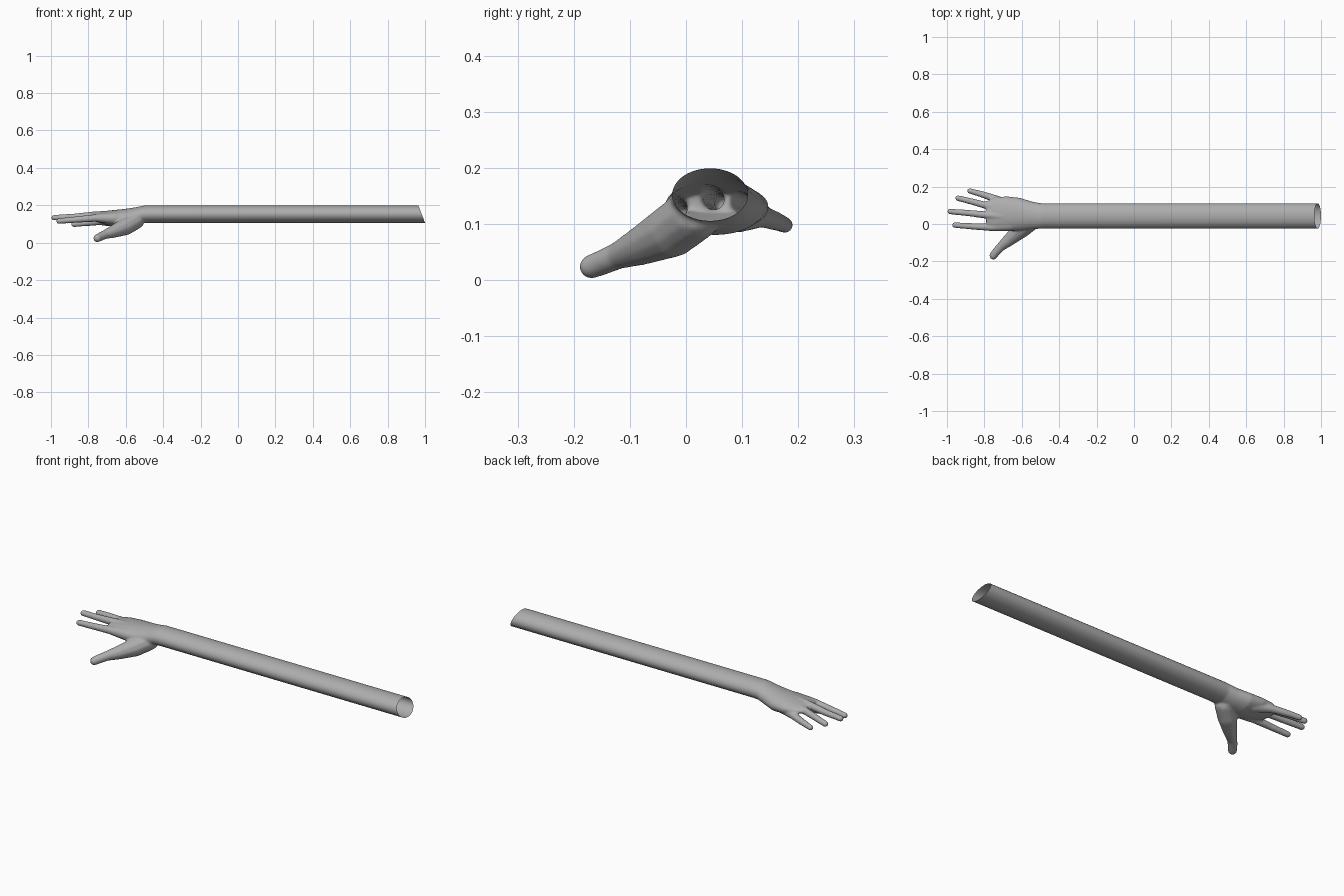
import bpy, bmesh, math
from mathutils import Vector, Matrix

cube = bpy.data.objects.get("Cube")
if cube:
    bpy.data.objects.remove(cube, do_unlink=True)

skin = bpy.data.materials.new("plain grey")
skin.use_nodes = True
GREY = (0.42, 0.42, 0.42, 1)
skin.diffuse_color = GREY
skin.node_tree.nodes["Principled BSDF"].inputs["Base Color"].default_value = GREY


def make_object(name, bm):
    mesh = bpy.data.meshes.new(name)
    bmesh.ops.recalc_face_normals(bm, faces=bm.faces)
    bm.to_mesh(mesh)
    bm.free()
    mesh.materials.append(skin)
    obj = bpy.data.objects.new(name, mesh)
    bpy.context.collection.objects.link(obj)
    return obj


def loft(bm, sections, sides=40, capped=True):
    """Bridge elliptical rings (x, y, z, half width, half height) along x."""
    rings = []
    for x, y, z, w, h in sections:
        angles = [2 * math.pi * i / sides for i in range(sides)]
        rings.append([bm.verts.new((x, y + w * math.cos(a), z + h * math.sin(a)))
                      for a in angles])
    for r, s in zip(rings, rings[1:]):
        for i in range(sides):
            j = (i + 1) % sides
            bm.faces.new((r[i], r[j], s[j], s[i]))
    if capped:
        bm.faces.new(rings[0])
        bm.faces.new(rings[-1])
    return rings


def digit(bm, points, steps=9):
    """Rounded, tapering finger along (x, y, z, radius) points."""
    for a, b in zip(points, points[1:]):
        for i in range(steps + 1):
            t = i / steps
            x, y, z, r = [p + (q - p) * t for p, q in zip(a, b)]
            bmesh.ops.create_icosphere(bm, subdivisions=2, radius=r,
                                       matrix=Matrix.Translation(Vector((x, y, z))))


# Hand: palm, four fingers and thumb fused into one skin
bm = bmesh.new()
loft(bm, [(-0.44, 0.043, 0.153, 0.067, 0.047),
          (-0.50, 0.043, 0.152, 0.068, 0.047),
          (-0.55, 0.046, 0.140, 0.075, 0.049),
          (-0.61, 0.052, 0.130, 0.088, 0.050),
          (-0.68, 0.056, 0.130, 0.092, 0.043),
          (-0.74, 0.055, 0.136, 0.088, 0.029),
          (-0.79, 0.055, 0.138, 0.068, 0.018)])
digit(bm, [(-0.66, 0.095, 0.118, 0.034), (-0.74, 0.134, 0.114, 0.021),
           (-0.81, 0.158, 0.106, 0.018), (-0.878, 0.177, 0.098, 0.015)])
digit(bm, [(-0.70, 0.080, 0.135, 0.030), (-0.78, 0.096, 0.138, 0.020),
           (-0.86, 0.118, 0.130, 0.018), (-0.94, 0.138, 0.120, 0.016)])
digit(bm, [(-0.70, 0.040, 0.142, 0.030), (-0.78, 0.047, 0.146, 0.021),
           (-0.88, 0.058, 0.138, 0.018), (-0.983, 0.067, 0.134, 0.016)])
digit(bm, [(-0.66, -0.005, 0.130, 0.034), (-0.76, -0.018, 0.132, 0.021),
           (-0.86, -0.013, 0.124, 0.018), (-0.957, -0.006, 0.116, 0.016)])
digit(bm, [(-0.55, 0.015, 0.118, 0.050), (-0.60, -0.025, 0.088, 0.049),
           (-0.66, -0.078, 0.062, 0.036), (-0.71, -0.120, 0.044, 0.025),
           (-0.742, -0.155, 0.029, 0.023), (-0.752, -0.169, 0.024, 0.022)])
hand = make_object("hand", bm)

fuse = hand.modifiers.new("fuse", 'REMESH')
fuse.mode = 'VOXEL'
fuse.voxel_size = 0.0045
relax = hand.modifiers.new("relax", 'SMOOTH')
relax.factor = 0.5
relax.iterations = 10
bpy.context.view_layer.objects.active = hand
for name in ("fuse", "relax"):
    bpy.ops.object.modifier_apply(modifier=name)

# Open the wrist so the arm stays hollow
bm = bmesh.new()
bm.from_mesh(hand.data)
bmesh.ops.delete(bm, geom=[f for f in bm.faces if f.calc_center_median().x > -0.48],
                 context='FACES')
bm.to_mesh(hand.data)
bm.free()

# Arm: straight open sleeve with a slanted end
bm = bmesh.new()
rings = loft(bm, [(-0.49, 0.043, 0.153, 0.067, 0.047),
                  (0.98, 0.043, 0.153, 0.067, 0.047)], capped=False)
for v in rings[-1]:
    v.co.x = 0.982 - (v.co.z - 0.153) * 0.38
arm = make_object("arm", bm)

for obj in (hand, arm):
    bpy.ops.object.select_all(action='DESELECT')
    obj.select_set(True)
    bpy.context.view_layer.objects.active = obj
    if not obj.data.materials:
        obj.data.materials.append(skin)
    bpy.ops.object.shade_smooth_by_angle(angle=math.radians(60))
